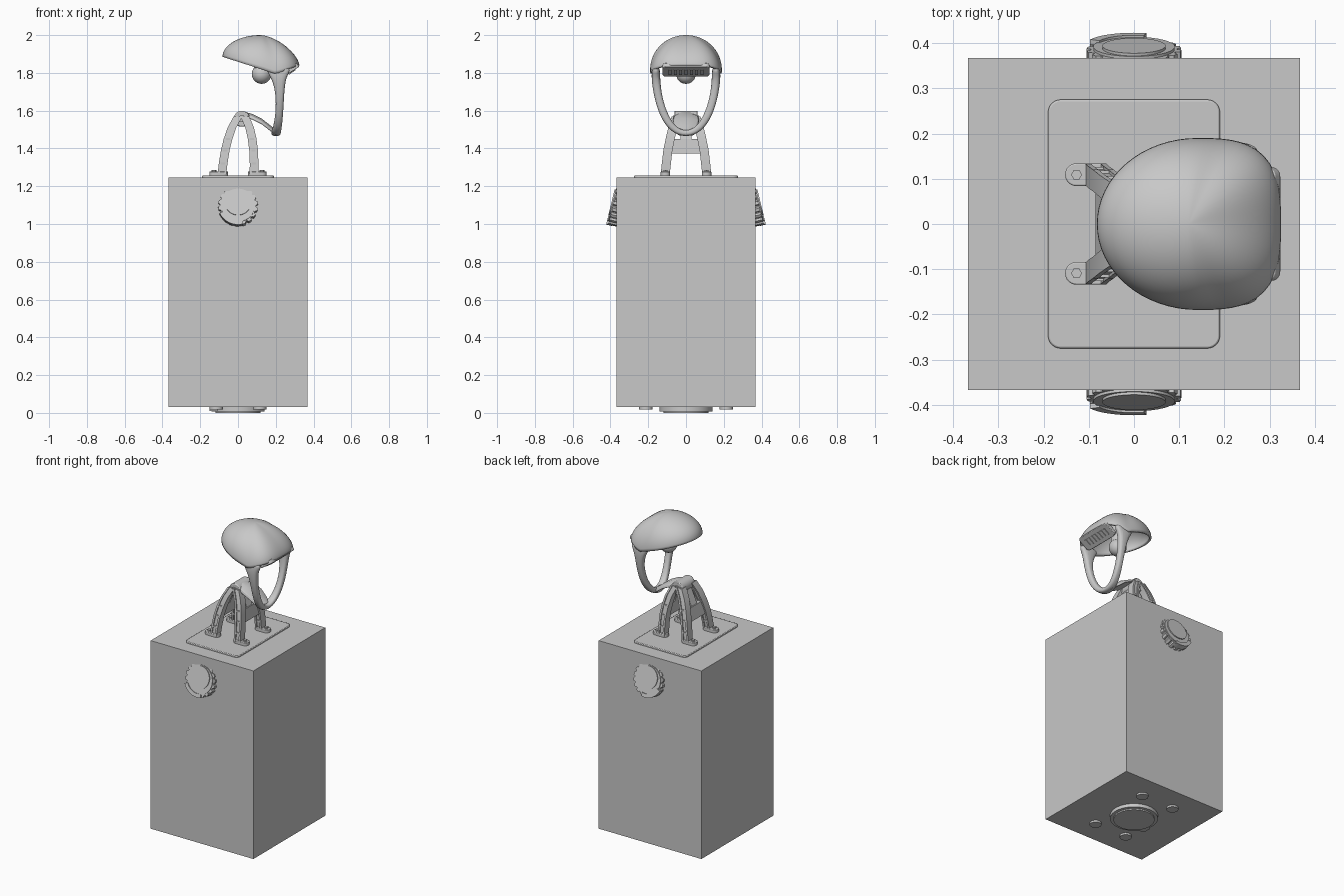
import bpy, bmesh, math
from mathutils import Matrix, Vector

cube = bpy.data.objects.get("Cube")
if cube:
    bpy.data.objects.remove(cube, do_unlink=True)

grey = bpy.data.materials.new("plain grey")
grey.use_nodes = True
GREY = (0.58, 0.58, 0.58, 1)
grey.diffuse_color = GREY
for node in grey.node_tree.nodes:
    if node.type == 'BSDF_PRINCIPLED':
        node.inputs["Base Color"].default_value = GREY
parts = []


def finish(name, bm, bevel=0):
    bmesh.ops.recalc_face_normals(bm, faces=bm.faces[:])
    mesh = bpy.data.meshes.new(name)
    bm.to_mesh(mesh)
    bm.free()
    mesh.materials.append(grey)
    obj = bpy.data.objects.new(name, mesh)
    bpy.context.scene.collection.objects.link(obj)
    if bevel:
        mod = obj.modifiers.new("Bevel", 'BEVEL')
        mod.width, mod.segments = bevel, 2
    parts.append(obj)
    return obj


def loft(name, rings, bevel=0):
    """Skin a list of equal point rings and cap both ends."""
    bm = bmesh.new()
    loops = [[bm.verts.new(p) for p in ring] for ring in rings]
    n = len(loops[0])
    for a, b in zip(loops, loops[1:]):
        for i in range(n):
            j = (i + 1) % n
            bm.faces.new((a[i], a[j], b[j], b[i]))
    bm.faces.new(loops[0][::-1])
    bm.faces.new(loops[-1])
    return finish(name, bm, bevel)


def prism(name, outline, low, high, matrix=Matrix(), bevel=0):
    return loft(name, [[matrix @ Vector((x, y, z)) for x, y in outline]
                       for z in (low, high)], bevel)


def circle(r, n=40, cx=0, cy=0):
    return [(cx + r * math.cos(math.tau * i / n), cy + r * math.sin(math.tau * i / n))
            for i in range(n)]


def rounded(w, d, r, cx=0, cy=0, n=6):
    pts = []
    for q, (sx, sy) in enumerate(((1, 1), (-1, 1), (-1, -1), (1, -1))):
        for i in range(n + 1):
            a = math.pi / 2 * (q + i / n)
            pts.append((cx + sx * (w - r) + r * math.cos(a),
                        cy + sy * (d - r) + r * math.sin(a)))
    return pts


def rect(w, d, cx=0, cy=0):
    return [(cx - w, cy - d), (cx + w, cy - d), (cx + w, cy + d), (cx - w, cy + d)]


# Pedestal, top plate and underside
prism("pedestal_box", rect(0.367, 0.367), 0.03, 1.245)
prism("top_plate", rounded(0.19, 0.275, 0.028), 1.24, 1.256, bevel=0.004)
prism("base_disc", circle(0.14, 56), 0.008, 0.035)
prism("base_disc_core", circle(0.12, 56), 0.0, 0.01)
prism("base_tab", rounded(0.025, 0.03, 0.01, -0.125, -0.06), 0.01, 0.035)
for sx in (-1, 1):
    for sy in (-1, 1):
        prism("base_foot", circle(0.035, 24, sx * 0.115, sy * 0.213), 0.018, 0.035)

# Tilted control knobs on the two opposite faces
gear = []
for i in range(18):
    for k, r in ((0.0, 0.095), (0.18, 0.105), (0.62, 0.105), (0.8, 0.095)):
        a = math.tau * (i + k) / 18
        gear.append((r * math.cos(a), r * math.sin(a)))
arc = [(r * math.cos(math.radians(a)), r * math.sin(math.radians(a)))
       for r, angles in ((0.107, range(205, 286, 8)), (0.084, range(285, 204, -8)))
       for a in angles]
for sy in (1, -1):
    place = (Matrix.Diagonal((1, sy, 1, 1)) @ Matrix.Translation((0, -0.392, 1.1))
             @ Matrix.Rotation(math.radians(76), 4, 'X'))
    prism("knob_gear", gear, -0.05, -0.006, place)
    prism("knob_rim", circle(0.09), -0.01, 0.0, place)
    prism("knob_cap", circle(0.07, 40, 0, 0.015), -0.01, 0.006, place)
    prism("knob_marker", arc, -0.03, 0.005, place)

# Four curved legs, each a web between two raised rails
LEG = [(0.085, 0.110, 1.265), (0.082, 0.104, 1.32), (0.075, 0.096, 1.39),
       (0.064, 0.084, 1.45), (0.047, 0.070, 1.51), (0.018, 0.052, 1.57)]


def leg_point(sx, sy, p):
    x, y, z = p
    return sx * x + 0.018 * (z - 1.265) / 0.3, sy * y, z


def leg_bar(name, sx, sy, shift, half_x, half_y):
    rings = []
    for p in LEG:
        x, y, z = leg_point(sx, sy, p)
        rings.append([(px, py, z) for px, py in rect(half_x, half_y, x + sx * shift, y)])
    loft(name, rings)


for sx in (-1, 1):
    for sy in (-1, 1):
        leg_bar("leg_web", sx, sy, 0, 0.017, 0.017)
        leg_bar("leg_outer_rail", sx, sy, 0.017, 0.006, 0.024)
        leg_bar("leg_inner_rail", sx, sy, -0.017, 0.006, 0.024)
        for p in LEG[1:4]:
            x, y, z = leg_point(sx, sy, p)
            prism("leg_rung", rect(0.017, 0.022, x, y), z - 0.005, z + 0.005)
        prism("foot_pad", rounded(0.05, 0.025, 0.024, sx * 0.102, sy * 0.109),
              1.25, 1.277, bevel=0.003)
        prism("foot_bolt", circle(0.012, 6, sx * 0.127, sy * 0.109), 1.27, 1.285)
    # Bridge joining the pair of legs on this side
    rings = []
    for z0, k in ((1.372, 2), (1.39, 2), (1.42, 2.5), (1.45, 3)):
        i = int(k)
        a, b = Vector(LEG[i]), Vector(LEG[min(i + 1, 5)])
        p = a.lerp(b, (z0 - a.z) / (b.z - a.z))
        x, y, z = leg_point(sx, 1, p)
        rings.append([(px, py, z) for px, py in rect(0.013, y, x)])
    loft("leg_bridge", rings)
    loft("bridge_neck", [[(px, py, z) for px, py in rect(0.01, 0.028, x, 0)]
                         for x, z in ((0.018 * 0.6 + sx * 0.064, 1.44),
                                      (0.016 + sx * 0.02, 1.555))])

# Hinge at the top of the legs, lying along y
turn = Matrix.Translation((0.02, 0, 1.557)) @ Matrix.Rotation(math.pi / 2, 4, 'X')
prism("hinge_barrel", circle(0.042), -0.062, 0.062, turn, 0.005)
prism("hinge_pin", circle(0.02, 6), -0.07, 0.07, turn)

# Arm from the hinge down to the loop
loft("lamp_arm", [[(x + 0.004, y, z + t) for y, t in
                   ((-w, -0.014), (w, -0.014), (w * 0.9, 0.004), (w * 0.4, 0.016),
                    (-w * 0.4, 0.016), (-w * 0.9, 0.004))]
                  for x, z, w in ((0.02, 1.582, 0.045), (0.07, 1.567, 0.07),
                                  (0.12, 1.543, 0.07), (0.165, 1.508, 0.058),
                                  (0.2, 1.482, 0.04))], 0.003)

# Oval loop carrying the shade: x, y, z, half depth, half width
side = [(0.215, 0.158, 1.835, 0.075, 0.020), (0.213, 0.160, 1.79, 0.050, 0.023),
        (0.218, 0.158, 1.75, 0.032, 0.023), (0.222, 0.149, 1.68, 0.022, 0.021),
        (0.220, 0.127, 1.60, 0.020, 0.021), (0.213, 0.094, 1.535, 0.022, 0.020),
        (0.204, 0.052, 1.492, 0.024, 0.018), (0.200, 0.0, 1.476, 0.026, 0.016)]
path = side + [(x, -y, z, a, b) for x, y, z, a, b in side[-2::-1]]
rings = []
for i, (x, y, z, a, b) in enumerate(path):
    p, q = path[max(i - 1, 0)], path[min(i + 1, len(path) - 1)]
    along = Vector((0, q[1] - p[1], q[2] - p[2])).normalized()
    out = Vector((0, -along.z, along.y))
    rings.append([Vector((x + a * u, y, z)) + out * b * v
                  for u, v in ((-1, -.5), (-.6, -1), (.6, -1), (1, -.5),
                               (1, .5), (.6, 1), (-.6, 1), (-1, .5))])
loop = loft("shade_loop", rings)
sub = loop.modifiers.new("Smooth", 'SUBSURF')
sub.levels = sub.render_levels = 2


# Lamp shade: domed shell over a tilted rim
def rim_height(x):
    if x < 0.2:
        return 1.885 - 0.09 * (x + 0.082) / 0.282
    return 1.795 + 0.045 * (x - 0.2) / 0.125


bm = bmesh.new()
N, M = 64, 16
grid = []
for j in range(M):
    phi = math.pi / 2 * j / M
    ring = []
    for i in range(N):
        c, s = math.cos(math.tau * i / N), math.sin(math.tau * i / N)
        power = 2 if c < 0 else 3
        k = (abs(c) ** power + abs(s) ** power) ** (-1 / power)
        dx, dy = c * k * (0.222 if c < 0 else 0.185), s * k * 0.19
        bend = 2 - 0.45 * max(c, 0)
        r = math.cos(phi) ** (2 / bend)
        base = rim_height(0.14 + dx)
        ring.append(bm.verts.new((0.14 + dx * r - 0.02 * (1 - r), dy * r,
                                  base + (2.0 - base) * math.sin(phi) ** (2 / bend))))
    grid.append(ring)
top = bm.verts.new((0.12, 0, 2.0))
for a, b in zip(grid, grid[1:]):
    for i in range(N):
        bm.faces.new((a[i], a[(i + 1) % N], b[(i + 1) % N], b[i]))
for i in range(N):
    bm.faces.new((grid[-1][i], grid[-1][(i + 1) % N], top))
shade = finish("lamp_shade", bm)
shell = shade.modifiers.new("Shell", 'SOLIDIFY')
shell.thickness, shell.offset = 0.014, -1

# Slotted panel under the rear lip of the shade
tilt = Matrix.Translation((0.278, 0, 1.816)) @ Matrix.Rotation(math.radians(-34), 4, 'Y')
prism("vent_panel", rounded(0.048, 0.125, 0.02), -0.012, 0.012, tilt, 0.003)
for i in range(-3, 4):
    prism("vent_bar", rect(0.022, 0.008, 0, i * 0.028), -0.017, -0.01, tilt)

# Bulb and its socket
bm = bmesh.new()
bmesh.ops.create_uvsphere(bm, u_segments=32, v_segments=16, radius=0.052,
                          matrix=Matrix.Translation((0.125, 0, 1.794)))
finish("bulb", bm)
prism("bulb_socket", circle(0.04, 32, 0.125, 0), 1.81, 1.97)

# Smooth shading with crisp edges
bpy.ops.object.select_all(action='DESELECT')
for obj in parts:
    obj.select_set(True)
bpy.context.view_layer.objects.active = parts[0]
bpy.ops.object.shade_smooth_by_angle(angle=math.radians(35))
